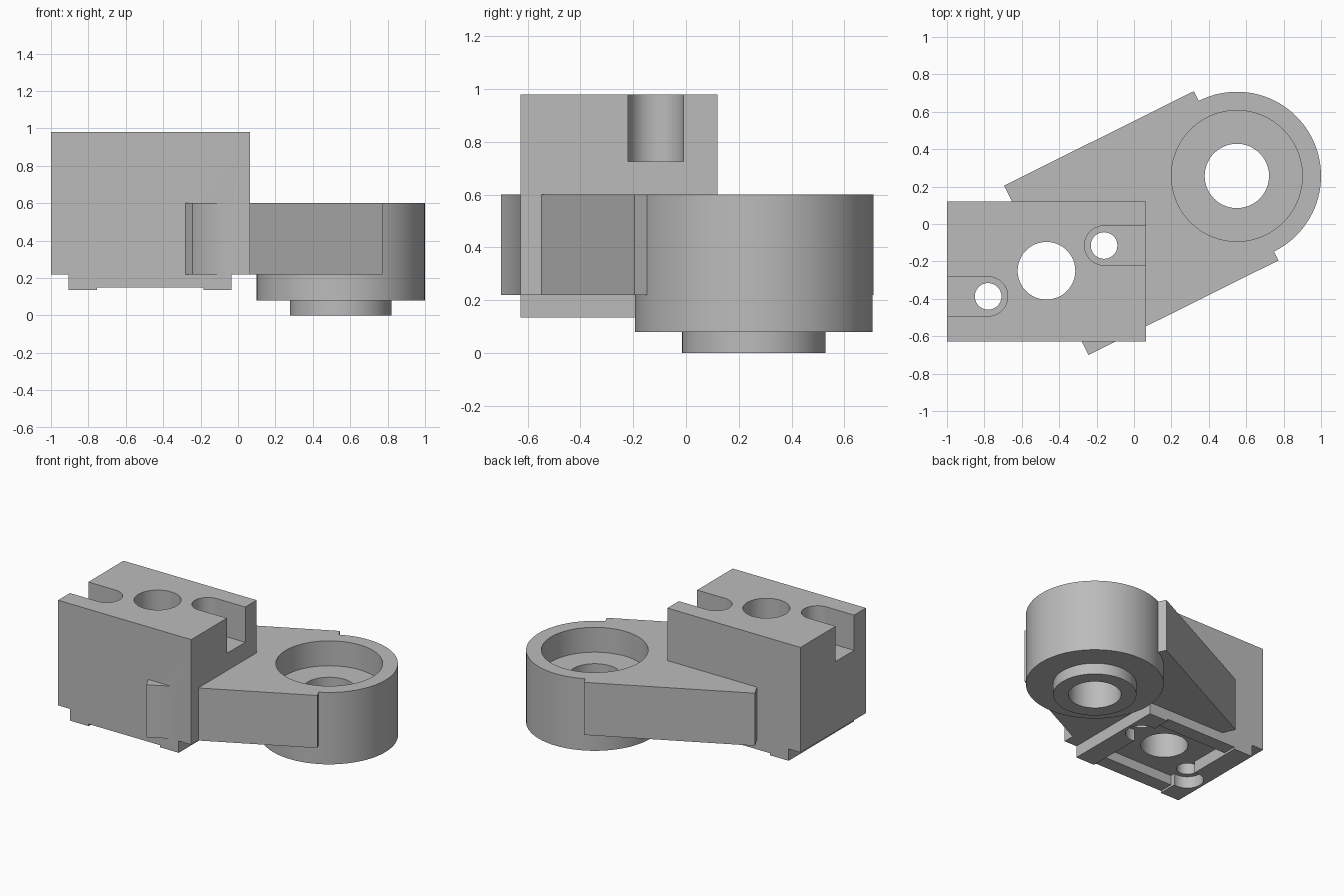
import bpy, bmesh, math

if "Cube" in bpy.data.objects:
    bpy.data.objects.remove(bpy.data.objects["Cube"])

steel = bpy.data.materials.new("plain grey")
steel.diffuse_color = (0.5, 0.5, 0.5, 1)
steel.use_nodes = True
steel.node_tree.nodes["Principled BSDF"].inputs["Base Color"].default_value = steel.diffuse_color


def finish(name, bm):
    bmesh.ops.recalc_face_normals(bm, faces=bm.faces)
    mesh = bpy.data.meshes.new(name)
    bm.to_mesh(mesh)
    bm.free()
    mesh.materials.append(steel)
    obj = bpy.data.objects.new(name, mesh)
    bpy.context.collection.objects.link(obj)
    return obj


def prism(name, points, direction):
    """Extrude a closed outline of 3D points along a direction."""
    bm = bmesh.new()
    face = bm.faces.new([bm.verts.new(p) for p in points])
    out = bmesh.ops.extrude_face_region(bm, geom=[face])
    moved = [v for v in out["geom"] if isinstance(v, bmesh.types.BMVert)]
    bmesh.ops.translate(bm, verts=moved, vec=direction)
    return finish(name, bm)


def upright(name, outline, z0, z1):
    return prism(name, [(x, y, z0) for x, y in outline], (0, 0, z1 - z0))


def arc(cx, cy, r, a0=0, a1=360, n=96):
    full = a1 - a0 == 360
    steps = n if full else n + 1
    angles = [math.radians(a0 + (a1 - a0) * i / n) for i in range(steps)]
    return [(cx + r * math.cos(a), cy + r * math.sin(a)) for a in angles]


def cylinder(name, centre, r, z0, z1):
    return upright(name, arc(*centre, r), z0, z1)


def combine(target, tool, operation):
    mod = target.modifiers.new(tool.name, 'BOOLEAN')
    mod.operation = operation
    mod.solver = 'EXACT'
    mod.object = tool
    bpy.context.view_layer.objects.active = target
    bpy.ops.object.modifier_apply(modifier=mod.name)
    bpy.data.objects.remove(tool, do_unlink=True)


HUB = (0.55, 0.257)
BORE = (-0.468, -0.25)
BOLT_LEFT = (-0.78, -0.387)
BOLT_RIGHT = (-0.16, -0.115)
Y0, Y1 = -0.627, 0.12

# Clamp block: profile with stepped feet, extruded front to back
profile = [(-1, 0.98), (-1, 0.22), (-0.905, 0.22), (-0.905, 0.135),
           (-0.755, 0.135), (-0.755, 0.15), (-0.185, 0.15), (-0.185, 0.135),
           (-0.035, 0.135), (-0.035, 0.22), (0.065, 0.22), (0.065, 0.98)]
bracket = prism("clamp_bracket", [(x, Y0, z) for x, z in profile], (0, Y1 - Y0, 0))

# Slanted arm, round hub and the spigot below it
combine(bracket, upright("arm", [(-0.695, 0.205), (0.32, 0.71), (0.772, -0.195),
                                 (-0.243, -0.70)], 0.22, 0.6), 'UNION')
combine(bracket, cylinder("hub", HUB, 0.45, 0.08, 0.6), 'UNION')
combine(bracket, cylinder("spigot", HUB, 0.272, 0, 0.1), 'UNION')

# Hub counterbore and through hole
combine(bracket, cylinder("hub_counterbore", HUB, 0.35, 0.42, 0.8), 'DIFFERENCE')
combine(bracket, cylinder("hub_hole", HUB, 0.172, -0.2, 0.8), 'DIFFERENCE')

# Shallow pocket underneath the block
combine(bracket, upright("pocket", [(-0.755, -0.525), (-0.185, -0.525),
                                    (-0.185, 0.02), (-0.755, 0.02)], 0.0, 0.22),
        'DIFFERENCE')

# Main bore
combine(bracket, cylinder("main_bore", BORE, 0.154, -0.2, 1.2), 'DIFFERENCE')

# Bolt holes, each with an open slot on top and a counterbore below
for centre, edge, start in ((BOLT_LEFT, -1.2, -90), (BOLT_RIGHT, 0.3, 90)):
    cx, cy = centre
    r = 0.105
    slot = arc(cx, cy, r, start, start + 180, 48)
    slot += [(edge, slot[-1][1]), (edge, slot[0][1])]
    combine(bracket, upright("slot", slot, 0.725, 1.2), 'DIFFERENCE')
    combine(bracket, cylinder("bolt_hole", centre, 0.071, -0.2, 1.2), 'DIFFERENCE')
    combine(bracket, cylinder("bolt_counterbore", centre, r, -0.1, 0.22), 'DIFFERENCE')

# Smooth the round walls, keep machined edges sharp
bpy.ops.object.select_all(action='DESELECT')
bracket.select_set(True)
bpy.context.view_layer.objects.active = bracket
bpy.ops.object.shade_smooth_by_angle(angle=math.radians(30))
